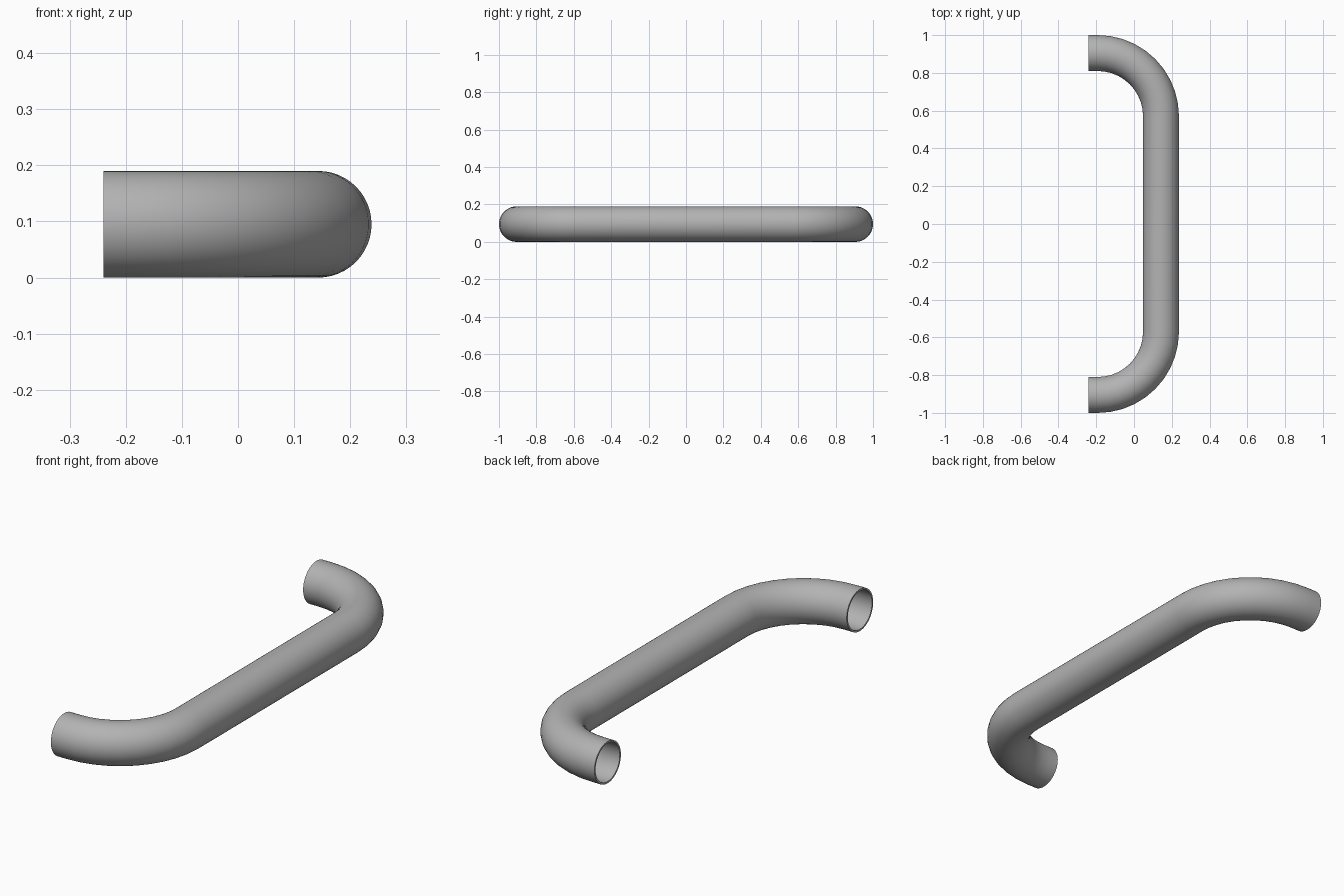
import bpy, bmesh, math
from mathutils import Vector

if "Cube" in bpy.data.objects:
    bpy.data.objects.remove(bpy.data.objects["Cube"], do_unlink=True)

RADIUS = 0.095      # outer tube radius
WALL = 0.008        # tube wall thickness
BEND = 0.335        # centreline radius of both bends
CX, CY = -0.192, 0.57
END_X = -0.24
SIDES, STEPS = 48, 10

steel = bpy.data.materials.new("brushed steel grey")
steel.use_nodes = True
grey = (0.45, 0.45, 0.45, 1)
steel.diffuse_color = grey
steel.node_tree.nodes["Principled BSDF"].inputs["Base Color"].default_value = grey


def centreline():
    """Stations (position, outward side direction) from the front end to the back end."""
    half = [(Vector((END_X, -CY - BEND, RADIUS)), Vector((0, -1, 0)))]
    for i in range(STEPS + 1):
        a = -math.pi / 2 * (1 - i / STEPS)
        side = Vector((math.cos(a), math.sin(a), 0))
        half.append((Vector((CX, -CY, RADIUS)) + side * BEND, side))
    flip = Vector((1, -1, 1))
    return half + [(p * flip, s * flip) for p, s in reversed(half)]


def make_tube(name):
    bm = bmesh.new()
    path = centreline()

    def ring(station, radius):
        pos, side = station
        angles = [2 * math.pi * k / SIDES for k in range(SIDES)]
        return [bm.verts.new(pos + radius * (side * math.cos(a) + Vector((0, 0, math.sin(a)))))
                for a in angles]

    # outer skin forward, inner bore back, joined by the end rims
    rings = [ring(s, RADIUS) for s in path]
    rings += [ring(s, RADIUS - WALL) for s in reversed(path)]
    for i, r in enumerate(rings):
        n = rings[(i + 1) % len(rings)]
        for k in range(SIDES):
            j = (k + 1) % SIDES
            bm.faces.new((r[k], r[j], n[j], n[k]))
    bmesh.ops.recalc_face_normals(bm, faces=bm.faces)
    mesh = bpy.data.meshes.new(name)
    bm.to_mesh(mesh)
    bm.free()
    obj = bpy.data.objects.new(name, mesh)
    bpy.context.collection.objects.link(obj)
    mesh.materials.append(steel)
    return obj


handle = make_tube("handle_tube")
bpy.ops.object.select_all(action="DESELECT")
handle.select_set(True)
bpy.context.view_layer.objects.active = handle
bpy.ops.object.shade_smooth_by_angle(angle=math.radians(35))
